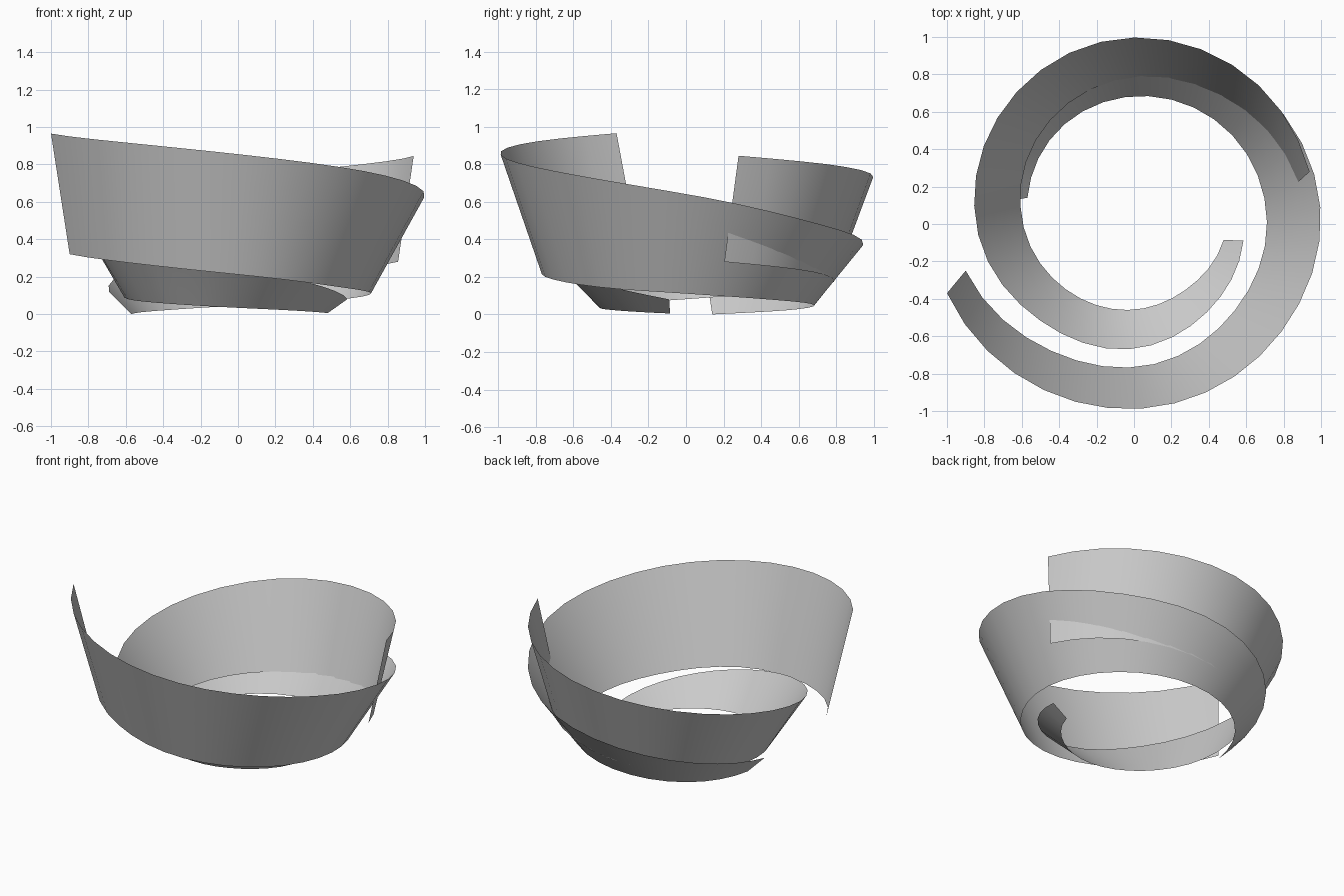
import bpy
import math

SEGMENTS = 32
ROWS = 4

cube = bpy.data.objects.get("Cube")
if cube:
    bpy.data.objects.remove(cube, do_unlink=True)


def make_material(name, color):
    mat = bpy.data.materials.new(name)
    mat.use_nodes = True
    mat.diffuse_color = color
    mat.node_tree.nodes["Principled BSDF"].inputs["Base Color"].default_value = color
    return mat


def sample(values, t):
    """Smooth interpolation through evenly spaced values."""
    last = len(values) - 1
    i = min(int(t * last), last - 1)
    f = t * last - i
    b, c = values[i], values[i + 1]
    a = values[i - 1] if i > 0 else 2 * b - c
    d = values[i + 2] if i + 2 <= last else 2 * c - b
    slope_b, slope_c = (c - a) / 2, (d - b) / 2
    return (b + f * slope_b
            + f * f * (3 * (c - b) - 2 * slope_b - slope_c)
            + f * f * f * (2 * (b - c) + slope_b + slope_c))


def edge_point(edge, t):
    """Point on a spiral edge given by its angle range, radii and heights."""
    start, end = edge["angles"]
    angle = math.radians(start + (end - start) * t)
    radius = sample(edge["radii"], t)
    return (radius * math.cos(angle), radius * math.sin(angle),
            sample(edge["heights"], t))


def make_ribbon(name, top, bottom, material):
    """Thin sheet stretched between a lower and an upper spiral edge."""
    verts, faces = [], []
    for s in range(SEGMENTS + 1):
        low = edge_point(bottom, s / SEGMENTS)
        high = edge_point(top, s / SEGMENTS)
        for r in range(ROWS + 1):
            f = r / ROWS
            verts.append([p + (q - p) * f for p, q in zip(low, high)])
    width = ROWS + 1
    for s in range(SEGMENTS):
        for r in range(ROWS):
            a = s * width + r
            faces.append((a, a + width, a + width + 1, a + 1))
    mesh = bpy.data.meshes.new(name)
    mesh.from_pydata(verts, [], faces)
    mesh.materials.append(material)
    mesh.shade_smooth()
    mesh.update()
    obj = bpy.data.objects.new(name, mesh)
    bpy.context.collection.objects.link(obj)
    return obj


grey = make_material("plain grey", (0.6, 0.6, 0.6, 1.0))

# Taller ribbon, sweeping from the front round to the back
make_ribbon(
    "front_spiral_ribbon",
    top={"angles": (200.3, 530),
         "radii": (1.066, 1.01, .983, .976, 1.0, .985, .945, .845, .70),
         "heights": (.965, .905, .83, .74, .625, .48, .37, .245, .12)},
    bottom={"angles": (195.5, 526.2),
            "radii": (.934, .81, .757, .71, .711, .708, .688, .65, .587),
            "heights": (.32, .258, .2, .145, .11, .077, .05, .022, 0)},
    material=grey)

# Shorter ribbon, sweeping from the back round to the front
make_ribbon(
    "back_spiral_ribbon",
    top={"angles": (16.6, 351.3),
         "radii": (.98, 1.0, .99, .925, .835, .72, .67, .612, .592),
         "heights": (.845, .785, .71, .6, .48, .36, .25, .165, .08)},
    bottom={"angles": (13.4, 350),
            "radii": (.88, .825, .775, .69, .59, .505, .461, .447, .487),
            "heights": (.28, .225, .16, .115, .08, .055, .035, .02, .005)},
    material=grey)
